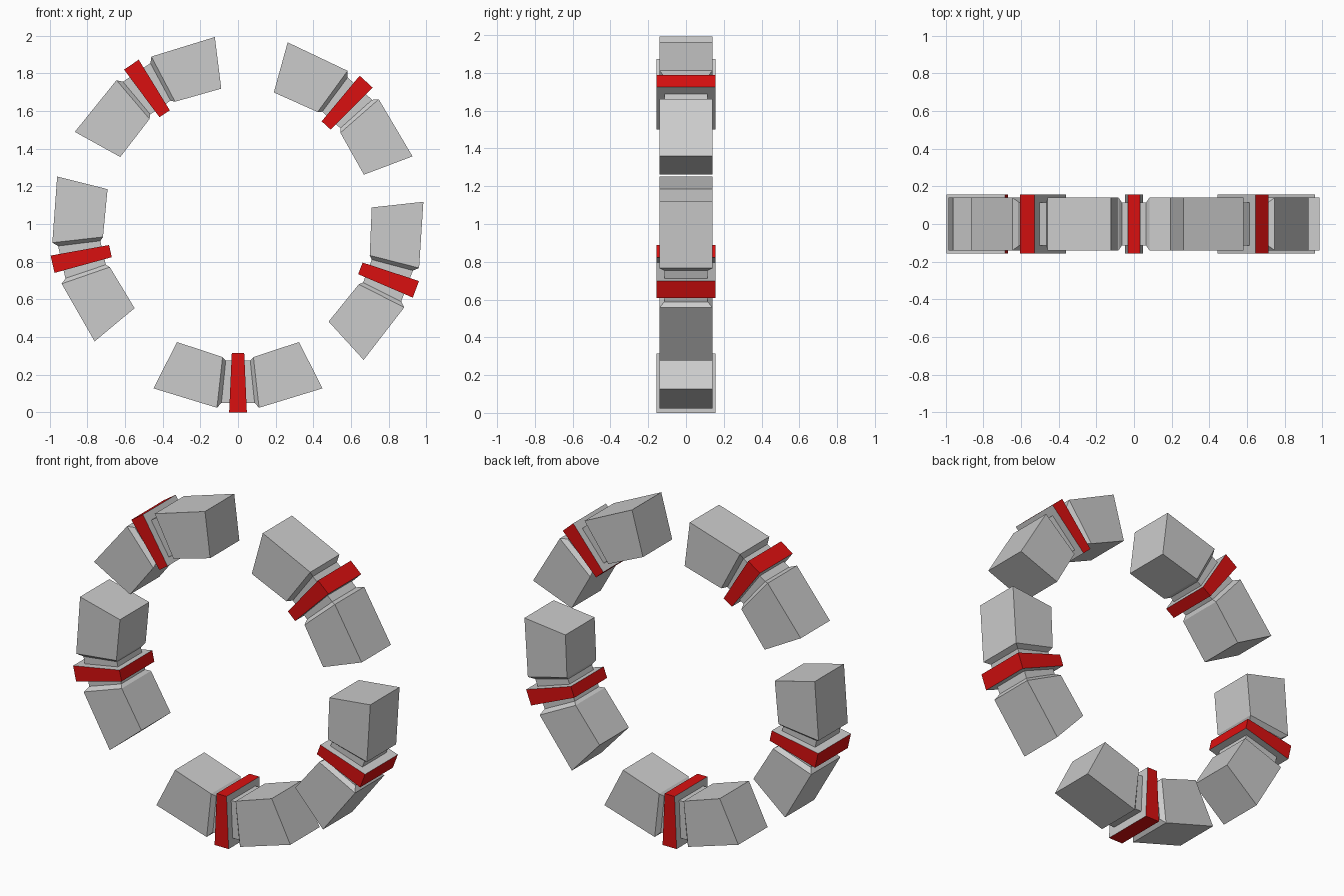
import bpy
import bmesh
from math import radians, sin, cos

cube = bpy.data.objects.get("Cube")
if cube:
    bpy.data.objects.remove(cube, do_unlink=True)


def make_material(name, color):
    mat = bpy.data.materials.new(name)
    mat.use_nodes = True
    mat.diffuse_color = color
    mat.node_tree.nodes["Principled BSDF"].inputs["Base Color"].default_value = color
    return mat


GREY = make_material("light grey", (0.6, 0.6, 0.6, 1))
RED = make_material("bright red", (0.7, 0.005, 0.005, 1))
RING_HEIGHT = 1.01

# Sections along the ring: (inner tangent, inner radius), (outer tangent, outer radius), half depth
BLOCK = [
    ((0.324, 0.637), (0.449, 0.883), 0.14),
    ((0.082, 0.717), (0.112, 0.986), 0.14),
    ((0.065, 0.735), (0.088, 0.96), 0.115),
    ((0.03, 0.735), (0.04, 0.96), 0.115),
]
PLATE = [
    ((0.033, 0.695), (0.047, 1.01), 0.157),
    ((-0.033, 0.695), (-0.047, 1.01), 0.157),
]


def loft(name, sections, angle, mirror=1, rim=None):
    """Join rectangular sections into a solid, placed at an angle on the ring."""
    a = radians(angle)
    bm = bmesh.new()
    rings = []
    for inner, outer, depth in sections:
        corners = [(inner, -depth), (outer, -depth), (outer, depth), (inner, depth)]
        ring = []
        for (t, r), y in corners:
            t *= mirror
            ring.append(bm.verts.new((r * cos(a) - t * sin(a), y,
                                      RING_HEIGHT + r * sin(a) + t * cos(a))))
        rings.append(ring)
    bm.faces.new(rings[0])
    bm.faces.new(rings[-1])
    for first, second in zip(rings, rings[1:]):
        for i in range(4):
            j = (i + 1) % 4
            face = bm.faces.new((first[i], first[j], second[j], second[i]))
            face.material_index = 1 if rim else 0
    bmesh.ops.recalc_face_normals(bm, faces=bm.faces[:])
    mesh = bpy.data.meshes.new(name)
    bm.to_mesh(mesh)
    bm.free()
    mesh.materials.append(GREY)
    if rim:
        mesh.materials.append(rim)
    obj = bpy.data.objects.new(name, mesh)
    bpy.context.collection.objects.link(obj)


# Five segments, each with two necked blocks around a red-rimmed plate
SEGMENTS = {
    "bottom": -90,
    "lower_left": -20.7,
    "upper_left": 47.6,
    "upper_right": 124.1,
    "lower_right": 192.8,
}
for place, angle in SEGMENTS.items():
    loft(place + "_plate", PLATE, angle, rim=RED)
    loft(place + "_block_a", BLOCK, angle)
    loft(place + "_block_b", BLOCK, angle, mirror=-1)
